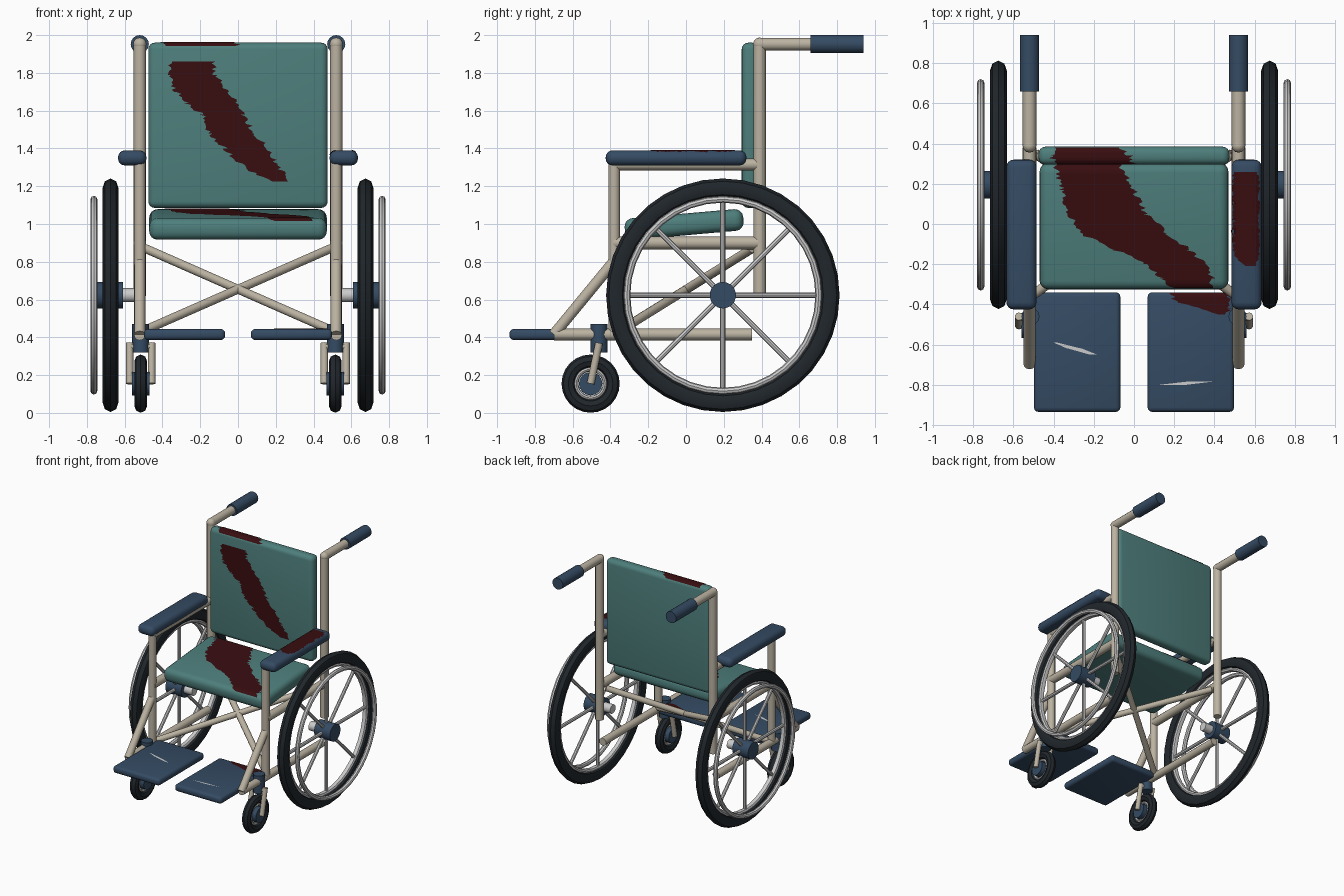
import bpy, bmesh, math, random
from mathutils import Vector, Matrix
from mathutils.bvhtree import BVHTree

if "Cube" in bpy.data.objects:
    bpy.data.objects.remove(bpy.data.objects["Cube"])

random.seed(4)


def material(name, rgb):
    m = bpy.data.materials.new(name)
    m.diffuse_color = (*rgb, 1)
    m.use_nodes = True
    m.node_tree.nodes["Principled BSDF"].inputs["Base Color"].default_value = m.diffuse_color
    return m


CREAM = material("cream_paint", (0.50, 0.45, 0.36))
TEAL = material("teal_vinyl", (0.075, 0.21, 0.20))
BLUE = material("blue_plastic", (0.035, 0.07, 0.125))
RUBBER = material("rubber", (0.015, 0.02, 0.025))
RED = material("dark_red", (0.04, 0.004, 0.005))


def finish(name, bm, mat=None, smooth=True):
    me = bpy.data.meshes.new(name)
    bmesh.ops.recalc_face_normals(bm, faces=bm.faces)
    bm.to_mesh(me)
    bm.free()
    ob = bpy.data.objects.new(name, me)
    bpy.context.collection.objects.link(ob)
    if mat:
        me.materials.append(mat)
    if smooth:
        bpy.ops.object.select_all(action='DESELECT')
        ob.select_set(True)
        bpy.context.view_layer.objects.active = ob
        bpy.ops.object.shade_smooth_by_angle(angle=math.radians(40))
    return ob


def tubes(name, segs, r, mat=None, sides=12):
    """Straight capped tubes between pairs of points, in one object."""
    bm = bmesh.new()
    for a, b in segs:
        a, b = Vector(a), Vector(b)
        rot = (b - a).to_track_quat('Z', 'Y').to_matrix().to_4x4()
        bmesh.ops.create_cone(bm, cap_ends=True, segments=sides, radius1=r, radius2=r,
                              depth=(b - a).length,
                              matrix=Matrix.Translation((a + b) / 2) @ rot)
    return finish(name, bm, mat)


def pad(name, lo, hi, bevel, mat, tilt=0, steps=4):
    """Rounded box between two corners, tilted about x."""
    lo, hi = Vector(lo), Vector(hi)
    bm = bmesh.new()
    bmesh.ops.create_cube(bm, size=1, matrix=Matrix.Diagonal((*(hi - lo), 1)))
    bmesh.ops.bevel(bm, geom=bm.edges[:], offset=bevel, segments=steps,
                    profile=0.5, affect='EDGES')
    bm.transform(Matrix.Translation((lo + hi) / 2) @ Matrix.Rotation(tilt, 4, 'X'))
    return finish(name, bm, mat)


def ring(name, centre, major, width, height, mat=None, seg=36, sides=8):
    """Ring around the x axis with an oval section (half sizes)."""
    bm = bmesh.new()
    rows = []
    for i in range(seg):
        a = 2 * math.pi * i / seg
        row = []
        for j in range(sides):
            b = 2 * math.pi * j / sides
            r = major + height * math.cos(b)
            row.append(bm.verts.new(Vector(centre) + Vector(
                (width * math.sin(b), r * math.cos(a), r * math.sin(a)))))
        rows.append(row)
    for i in range(seg):
        for j in range(sides):
            p, q, k = rows[i], rows[(i + 1) % seg], (j + 1) % sides
            bm.faces.new((p[j], p[k], q[k], q[j]))
    return finish(name, bm, mat)


def stain(name, target, rows, front=False, mat=RED, jitter=0.018, step=0.01):
    """Ragged patch from (v, left, right) rows, laid on a target's top or front."""
    tree = BVHTree.FromPolygons([v.co for v in target.data.vertices],
                                [p.vertices[:] for p in target.data.polygons])
    ray = Vector((0, 1, 0)) if front else Vector((0, 0, -1))
    bm = bmesh.new()
    prev = None
    for (v0, l0, r0), (v1, l1, r1) in zip(rows, rows[1:]):
        n = max(1, round(abs(v1 - v0) / step))
        for i in range(n + 1):
            t = i / n
            v = v0 + (v1 - v0) * t
            left = l0 + (l1 - l0) * t + random.uniform(-jitter, jitter)
            right = r0 + (r1 - r0) * t + random.uniform(-jitter, jitter)
            cur = []
            for k in range(9):
                x = left + (right - left) * k / 8
                start = Vector((x, -2, v)) if front else Vector((x, v, 3))
                hit, nor, _, _ = tree.ray_cast(start, ray)
                if hit is not None and nor.dot(ray) > 0:
                    nor = -nor
                cur.append(bm.verts.new(hit + nor * 0.003) if hit is not None else None)
            if prev and i:
                for k in range(8):
                    quad = (prev[k], prev[k + 1], cur[k + 1], cur[k])
                    if all(quad):
                        bm.faces.new(quad)
            prev = cur
    return finish(name, bm, mat, smooth=False)


# Cushions
seat = pad("seat", (-0.47, -0.325, 0.94), (0.47, 0.305, 1.055), 0.045, TEAL, math.radians(5))
back = pad("backrest", (-0.475, 0.295, 1.085), (0.475, 0.385, 1.96), 0.035, TEAL)

for s, side in ((-1, "left"), (1, "right")):
    X = s * 0.52
    # Side frame
    tubes(side + "_back_post", [((X, 0.39, 0.62), (X, 0.39, 1.955))], 0.033, CREAM)
    tubes(side + "_push_handle", [((X, 0.385, 1.952), (X, 0.68, 1.952))], 0.034, CREAM)
    tubes(side + "_grip", [((X, 0.66, 1.952), (X, 0.94, 1.952))], 0.048, BLUE, 16)
    bm = bmesh.new()
    bmesh.ops.create_uvsphere(bm, u_segments=12, v_segments=8, radius=0.035,
                              matrix=Matrix.Translation((X, 0.39, 1.952)))
    finish(side + "_handle_joint", bm, CREAM)
    tubes(side + "_seat_rail", [((X, -0.385, 0.90), (X, 0.38, 0.90))], 0.034, CREAM)
    tubes(side + "_lower_frame", [((X, -0.70, 0.415), (X, 0.35, 0.415)),
                                  ((X, -0.38, 0.415), (X, -0.38, 1.33)),
                                  ((X, -0.385, 1.315), (X, 0.375, 1.315))], 0.031, CREAM)
    tubes(side + "_front_hanger", [((X, -0.375, 0.81), (X, -0.70, 0.415))], 0.029, CREAM)
    # Cross brace
    tubes(side + "_cross_brace", [((s * 0.50, -0.35, 0.435), (-s * 0.49, 0.35, 0.87))],
          0.024, CREAM)

    # Armrest and footplate
    xs = sorted((s * 0.485, s * 0.635))
    arm = pad(side + "_armrest", (xs[0], -0.425, 1.31), (xs[1], 0.32, 1.39), 0.036, BLUE)
    xs = sorted((s * 0.068, s * 0.498))
    foot = pad(side + "_footplate", (xs[0], -0.935, 0.386), (xs[1], -0.34, 0.444), 0.022, BLUE,
               steps=3)

    # Rear wheel
    W = Vector((s * 0.675, 0.195, 0.623))
    ring(side + "_tyre", W, 0.568, 0.042, 0.05, RUBBER)
    ring(side + "_rim", W, 0.515, 0.022, 0.018)
    ring(side + "_hand_rim", W + Vector((s * 0.088, 0, 0)), 0.508, 0.018, 0.018)
    dirs = [Vector((0, math.cos(i * math.pi / 4), math.sin(i * math.pi / 4))) for i in range(8)]
    tubes(side + "_spokes", [(W + d * 0.04, W + d * 0.515) for d in dirs], 0.014, None, 8)
    tubes(side + "_hub", [((s * 0.61, W.y, W.z), (s * 0.755, W.y, W.z))], 0.07, BLUE, 18)
    tubes(side + "_axle", [((s * 0.535, W.y, W.z), (s * 0.63, W.y, W.z))], 0.037)

    # Caster
    C = Vector((s * 0.515, -0.505, 0.155))
    ring(side + "_caster_tyre", C, 0.118, 0.034, 0.036, RUBBER, 24)
    ring(side + "_caster_rim", C, 0.076, 0.018, 0.012, None, 24)
    tubes(side + "_caster_hub", [(C - Vector((0.046, 0, 0)), C + Vector((0.046, 0, 0)))],
          0.062, BLUE, 16)
    tubes(side + "_caster_fork",
          [(C + Vector((d, 0, 0)), C + Vector((d, 0.045, 0.215))) for d in (-0.058, 0.058)]
          + [(C + Vector((-0.06, 0.043, 0.195)), C + Vector((0.06, 0.043, 0.195)))],
          0.02, CREAM, 10)
    tubes(side + "_caster_stem", [((C.x, -0.46, 0.32), (C.x, -0.46, 0.47))], 0.045, BLUE, 12)

    # Pale scratches on the footplates
    if s < 0:
        stain("left_scratch", foot, [(-0.59, -0.40, -0.38), (-0.62, -0.33, -0.26),
              (-0.65, -0.22, -0.18)], mat=None, jitter=0.003, step=0.02)
    else:
        stain("right_scratch", foot, [(-0.785, 0.26, 0.39), (-0.80, 0.13, 0.26)],
              mat=None, jitter=0.003, step=0.02)

# Dark red stains (arm and foot now refer to the right-hand side)
stain("backrest_stain", back, [
    (1.86, -0.36, -0.13), (1.79, -0.37, -0.12), (1.70, -0.33, -0.05), (1.64, -0.27, 0.0),
    (1.58, -0.19, 0.02), (1.48, -0.15, 0.09), (1.40, -0.07, 0.15), (1.30, 0.03, 0.22),
    (1.25, 0.12, 0.25), (1.225, 0.19, 0.25)], front=True)
stain("backrest_top_stain", back, [(0.299, -0.40, 0.0), (0.34, -0.41, -0.02),
      (0.378, -0.40, -0.07)], step=0.006)
stain("seat_stain", seat, [
    (0.298, -0.39, -0.07), (0.17, -0.36, 0.0), (0.05, -0.33, 0.06), (-0.05, -0.26, 0.17),
    (-0.13, -0.09, 0.28), (-0.20, 0.06, 0.35), (-0.27, 0.13, 0.39), (-0.315, 0.19, 0.39)])
stain("armrest_stain", arm, [(0.26, 0.50, 0.61), (0.22, 0.492, 0.62), (-0.10, 0.492, 0.62),
      (-0.16, 0.50, 0.62), (-0.21, 0.55, 0.60)], jitter=0.006)
stain("footplate_stain", foot, [(-0.345, 0.17, 0.46), (-0.39, 0.22, 0.48),
      (-0.42, 0.32, 0.48), (-0.45, 0.41, 0.47)])
